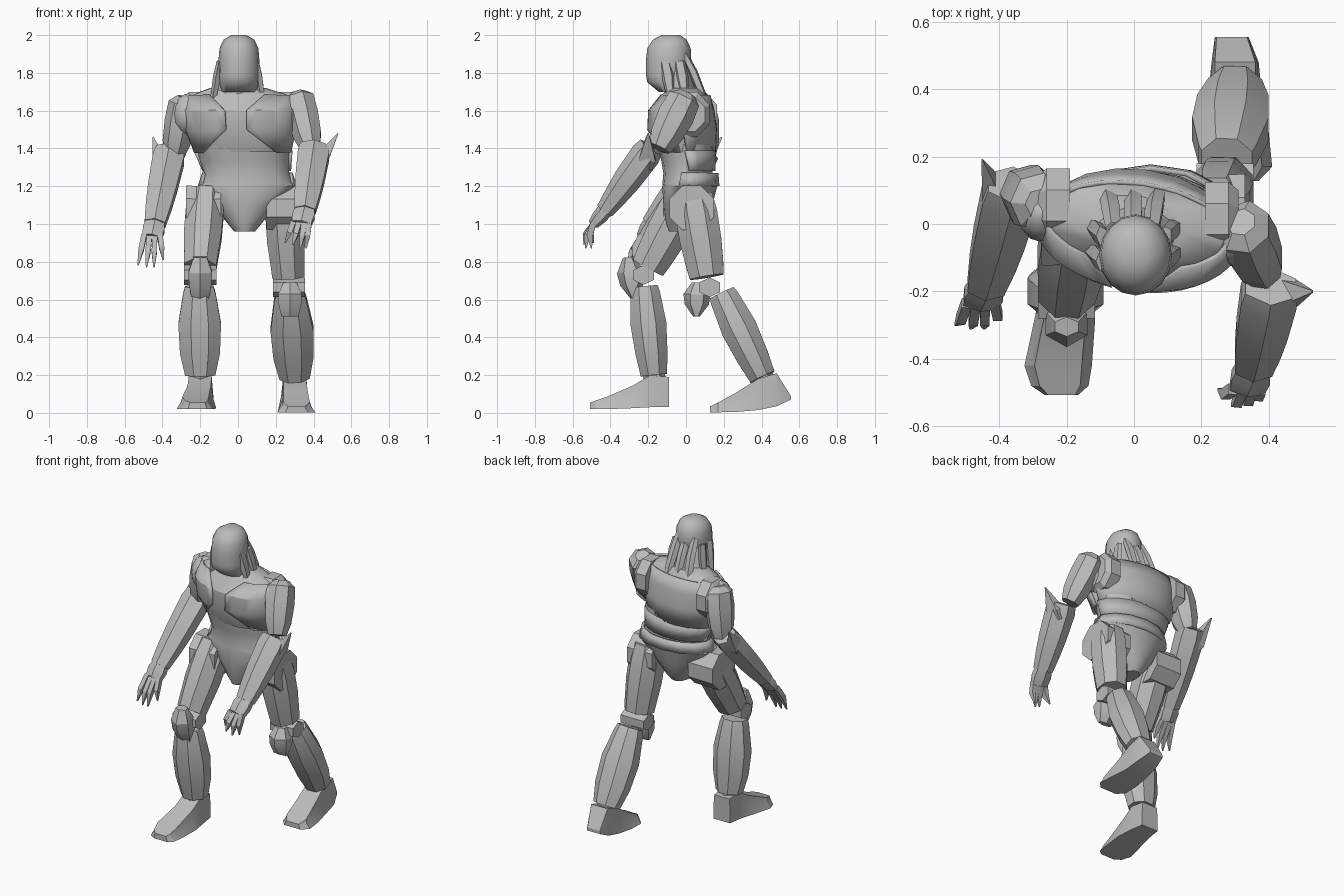
import bpy, bmesh, math
from mathutils import Vector, Matrix

cube = bpy.data.objects.get("Cube")
if cube:
    bpy.data.objects.remove(cube, do_unlink=True)

grey = bpy.data.materials.new("plain grey")
grey.use_nodes = True
COLOUR = (0.5, 0.5, 0.5, 1)
grey.diffuse_color = COLOUR
grey.node_tree.nodes["Principled BSDF"].inputs["Base Color"].default_value = COLOUR


def skin(name, rings, closed=True, angle=32):
    """Bridge equal-sized rings of points; closed rings get end caps."""
    bm = bmesh.new()
    loops = [[bm.verts.new(p) for p in r] for r in rings]
    n = len(loops[0])
    for a, b in zip(loops, loops[1:]):
        for i in range(n if closed else n - 1):
            j = (i + 1) % n
            bm.faces.new((a[i], a[j], b[j], b[i]))
    if closed:
        bm.faces.new(loops[0][::-1])
        bm.faces.new(loops[-1])
    bmesh.ops.recalc_face_normals(bm, faces=bm.faces)
    mesh = bpy.data.meshes.new(name)
    bm.to_mesh(mesh)
    bm.free()
    mesh.materials.append(grey)
    ob = bpy.data.objects.new(name, mesh)
    bpy.context.collection.objects.link(ob)
    bpy.ops.object.select_all(action="DESELECT")
    ob.select_set(True)
    bpy.context.view_layer.objects.active = ob
    bpy.ops.object.shade_smooth_by_angle(angle=math.radians(angle))
    return ob


def arc(section, a0, a1, n, yaw=0, grow=1.0, full=False):
    """Level elliptical arc; degrees run from the front towards +x."""
    cx, cy, z, rx, ry = section
    turn = Matrix.Rotation(math.radians(yaw), 3, "Z")
    pts = []
    for i in range(n):
        a = math.radians(a0 + (a1 - a0) * i / (n if full else n - 1))
        p = turn @ Vector((rx * grow * math.sin(a), -ry * grow * math.cos(a), 0))
        pts.append(p + Vector((cx, cy, z)))
    return pts


def body(name, sections, n=16, yaw=0, angle=32):
    return skin(name, [arc(s, 0, 360, n, yaw, full=True) for s in sections], angle=angle)


def plate(name, sections, spans, yaw=0, grow=1.03, thick=0.015):
    rings = [arc(s, a, b, 9, yaw, grow) for s, (a, b) in zip(sections, spans)]
    ob = skin(name, rings, closed=False)
    mod = ob.modifiers.new("thickness", "SOLIDIFY")
    mod.thickness, mod.offset = thick, 0
    return ob


def tube(name, stations, n=6, angle=25):
    """Stations are (point, half width, half depth) along a bent limb."""
    pts = [Vector(s[0]) for s in stations]
    rings = []
    for i, (_, w, d) in enumerate(stations):
        axis = (pts[min(i + 1, len(pts) - 1)] - pts[max(i - 1, 0)]).normalized()
        ref = Vector((0, 1, 0)) if abs(axis.x) > 0.9 else Vector((1, 0, 0))
        u = (ref - axis * ref.dot(axis)).normalized()
        v = axis.cross(u)
        k = 1 / math.cos(math.pi / n)
        rings.append([pts[i] + k * (u * w * math.cos(t) + v * d * math.sin(t))
                      for t in (2 * math.pi * (j + 0.5) / n for j in range(n))])
    return skin(name, rings, angle=angle)


def limb(name, p0, p1, profile, n=8):
    p0, p1 = Vector(p0), Vector(p1)
    return tube(name, [(p0.lerp(p1, t), w, d) for t, w, d in profile], n)


# Torso: turned chest over a tapering pelvis
CHEST = [(.025, .0, 1.38, .245, .145), (.015, -.02, 1.5, .28, .17),
         (.01, -.025, 1.6, .29, .16), (.01, -.005, 1.68, .265, .12)]
body("chest", CHEST + [(0, -.005, 1.72, .15, .09)], yaw=-8)
body("abdomen", [(.05, .015, 1.21, .25, .14), (.045, .01, 1.27, .225, .13),
                 (.035, .01, 1.33, .235, .14), (.025, .0, 1.42, .25, .15)])
body("pelvis", [(.035, -.01, .96, .055, .08), (.035, .0, 1.0, .088, .105),
                (.04, .01, 1.1, .172, .13), (.05, .02, 1.2, .265, .145),
                (.05, .015, 1.24, .23, .135)])
plate("belt", [(.05, .015, 1.2, .25, .15), (.05, .015, 1.27, .23, .145)], [(70, 290), (75, 285)])
plate("lower_back_plate", [(.045, .01, 1.28, .225, .135), (.025, .0, 1.39, .25, .145)],
      [(100, 260), (95, 265)], yaw=-4)
plate("upper_back_plate", CHEST, [(105, 255), (105, 255), (110, 250), (125, 235)], yaw=-8)
for side, s in (("left", 1), ("right", -1)):
    spans = [(s * a, s * b) for a, b in ((50, 92), (11, 88), (11, 88), (32, 92))]
    plate(side + "_pectoral_plate", CHEST, spans, yaw=-8)
    y = .035 - .02 * s
    limb(side + "_shoulder_socket", (s * .2 + .01, y, 1.58), (s * .3 + .01, y, 1.58),
         [(0, .11, .12), (.7, .11, .12), (1, .085, .09)])
    x, y = s * .28 + .01, -.005 - .035 * s
    body(side + "_shoulder_ball", [(x, y, 1.58 + .11 * math.sin(t), .075 * math.cos(t), .085 * math.cos(t))
                                   for t in (-1.45, -.9, -.4, 0, .4, .9, 1.45)], 12, angle=60)

# Head with hanging braids
body("neck", [(0, -.02, 1.64, .14, .1), (.005, -.035, 1.74, .115, .08), (.005, -.05, 1.84, .1, .07)], 12)
body("head", [(.005, -.085, 1.7, .09, .06), (.005, -.105, 1.75, .105, .1), (.005, -.1, 1.79, .107, .112),
              (.005, -.092, 1.87, .108, .12), (.005, -.09, 1.93, .103, .115),
              (.005, -.086, 1.975, .082, .09), (.005, -.08, 2.0, .04, .05)], 16, angle=50)
for i, x in enumerate((-.06, 0, .055)):
    tube(f"back_braid_{i}", [((x, -.01, 1.9), .02, .015), ((x * 1.1, .04, 1.8), .024, .02),
                             ((x * 1.25, .08, 1.7), .022, .018), ((x * 1.4, .12, 1.56), .008, .008)], 5)
for s in (-1, 1):
    for j in range(2):
        y = -.11 + .075 * j
        tube(f"side_braid_{s}_{j}", [((s * .096, y, 1.86), .014, .025), ((s * .11, y + .015, 1.78), .018, .028),
                                     ((s * .13, y + .03, 1.66), .014, .015)], 5)

# Legs: one forward, one trailing; each hip is a broad drum
THIGH = [(.1, .085, .1), (.3, .1, .112), (.6, .1, .11), (.85, .09, .1), (1, .085, .09)]
SHIN = [(0, .075, .07), (.07, .085, .078), (.42, .113, .095), (.75, .106, .085), (1, .08, .07)]
LEGS = {
    "left": ((.235, .03, 1.2), (.267, .11, .72), (.275, .19, .635), (.3, .405, .19),
             (.27, .125, .665), (.275, .06, .69), (.275, .055, .51), (.15, .33, .03, 1.085)),
    "right": ((-.165, .035, 1.2), (-.2, -.2, .77), (-.205, -.22, .67), (-.2, -.17, .2),
              (-.2, -.225, .73), (-.2, -.305, .825), (-.2, -.275, .605), (-.09, -.275, -.005, 1.085)),
}
for side, (hip, knee, top, ankle, joint, cap_top, cap_end, drum) in LEGS.items():
    limb(side + "_thigh", hip, knee, THIGH)
    x0, x1, y, z = drum
    limb(side + "_hip_drum", (x0, y, z), (x1, y, z), [(0, .115, .115), (1, .118, .118)])
    joint = Vector(joint)
    half = Vector((.085, 0, 0))
    limb(side + "_knee_joint", joint - half, joint + half, [(0, .055, .045), (1, .055, .045)], 6)
    limb(side + "_kneecap", cap_top, cap_end,
         [(0, .035, .025), (.35, .062, .062), (.65, .06, .055), (1, .045, .015)], 6)
    limb(side + "_shin", top, ankle, SHIN)
    limb(side + "_ankle", ankle, Vector(ankle) + Vector((0, .02, -.09)), [(-.3, .05, .05), (1, .05, .05)], 6)


def foot(name, sections):
    """Sections from heel to toe: x, y, sole, top, half sole width, half top width."""
    skin(name, [[(x - b, y, lo), (x + b, y, lo), (x + t * 1.1, y, lo * .4 + hi * .6),
                 (x + t, y, hi), (x - t, y, hi), (x - t * 1.1, y, lo * .4 + hi * .6)]
                for x, y, lo, hi, b, t in sections], angle=20)


foot("right_foot", [(-.2, -.09, .03, .19, .06, .055), (-.2, -.19, .03, .2, .075, .06),
                    (-.205, -.28, .025, .145, .09, .062), (-.225, -.42, .02, .085, .1, .07),
                    (-.22, -.48, .02, .065, .085, .06), (-.215, -.507, .02, .055, .05, .04)])
foot("left_foot", [(.29, .555, .07, .09, .05, .045), (.3, .48, .035, .21, .07, .06),
                   (.3, .38, .015, .18, .08, .06), (.305, .27, .005, .11, .095, .065),
                   (.31, .17, .003, .055, .1, .07), (.31, .128, .003, .035, .06, .045)])

# Arms: shoulder, elbow, cuff, wrist, knuckles, elbow spike tip and fingertips
ARMS = {
    "left": ((.325, -.01, 1.66), (.385, -.14, 1.4), (.405, -.19, 1.4), (.355, -.43, 1.07), (.335, -.49, 1.0),
             (.53, -.2, 1.48), [(.25, -.49, .9), (.29, -.54, .89), (.33, -.53, .87), (.36, -.5, .87)]),
    "right": ((-.285, .065, 1.64), (-.335, .1, 1.36), (-.36, .11, 1.38), (-.44, -.19, 1.0), (-.455, -.235, .93),
              (-.45, .19, 1.46), [(-.53, -.3, .78), (-.485, -.31, .77), (-.445, -.31, .77), (-.395, -.28, .81)]),
}
for side, (shoulder, elbow, cuff, wrist, knuckle, spike, tips) in ARMS.items():
    limb(side + "_upper_arm", shoulder, elbow,
         [(-.12, .04, .04), (0, .075, .08), (.35, .078, .09), (.75, .07, .078), (1, .05, .055)], 7)
    limb(side + "_forearm", cuff, wrist,
         [(-.02, .075, .06), (.1, .083, .07), (.5, .076, .065), (.75, .068, .055), (1, .055, .042)], 6)
    base = Vector(cuff).lerp(Vector(wrist), .15)
    out = Vector((.05 if side == "left" else -.045, .02, 0))
    limb(side + "_elbow_spike", base + out, spike, [(-.4, .02, .03), (0, .035, .045), (1, .002, .003)], 4)
    limb(side + "_palm", wrist, Vector(knuckle), [(-.3, .045, .035), (.4, .058, .036), (1, .052, .026)], 6)
    for i, tip in enumerate(tips):
        root = Vector(knuckle) + Vector(((i - 1.5) * .028, 0, .01 if i in (0, 3) else 0))
        bend = root.lerp(Vector(tip), .5) + Vector((0, -.015, 0))
        tube(f"{side}_finger_{i}", [(root, .014, .016), (bend, .014, .016), (tip, .003, .003)], 4)
